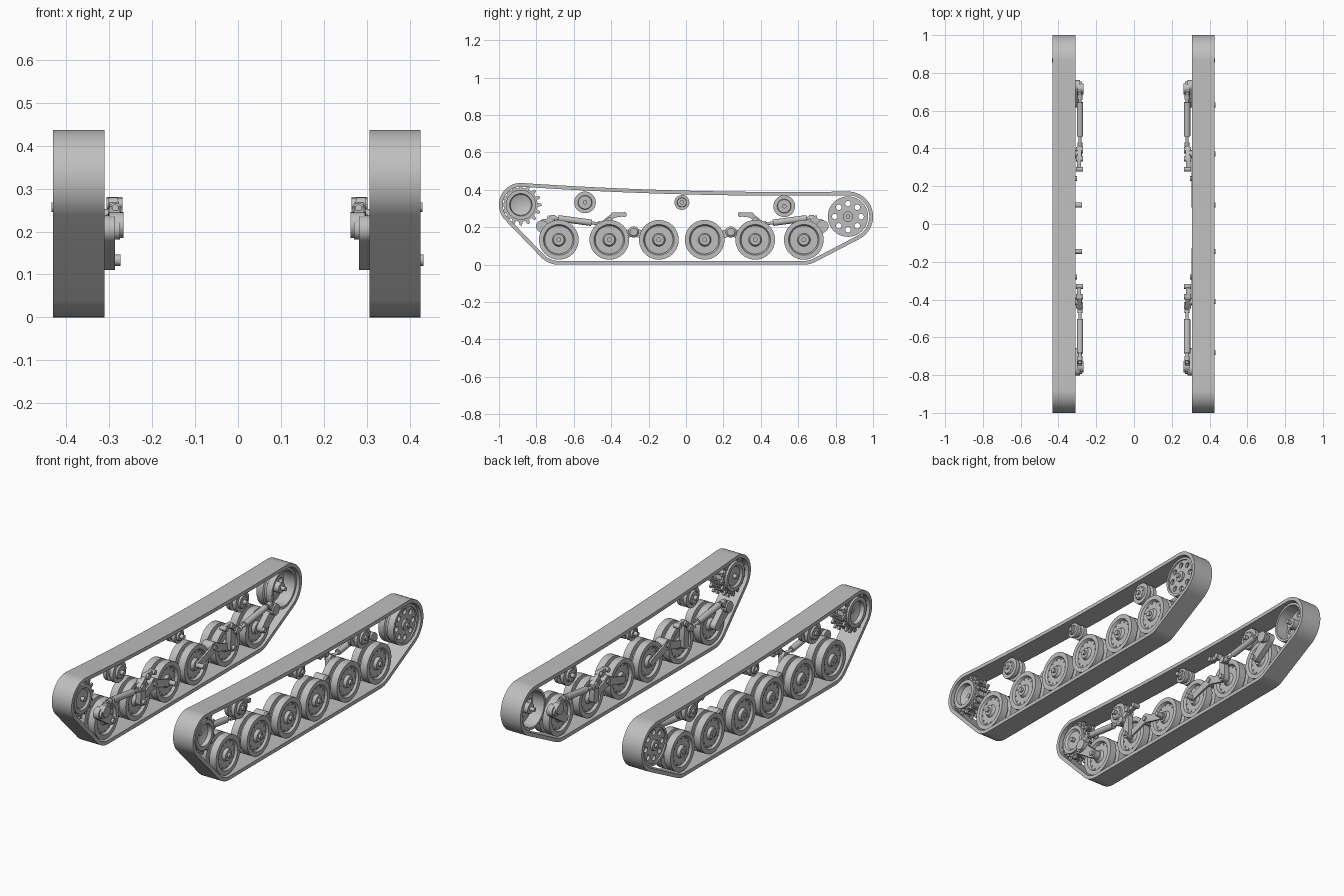
import bpy, bmesh
from math import sin, cos, pi, tau, radians, atan2
from mathutils import Vector
from mathutils.geometry import tessellate_polygon, convex_hull_2d

cube = bpy.data.objects.get("Cube")
if cube:
    bpy.data.objects.remove(cube)

steel = bpy.data.materials.new("grey_steel")
steel.use_nodes = True
GREY = (0.52, 0.52, 0.52, 1)
steel.diffuse_color = GREY
steel.node_tree.nodes["Principled BSDF"].inputs["Base Color"].default_value = GREY

# Parts are made as (u, y, z), u running outward from the inner edge of a track
INNER = {1: 0.306, -1: 0.311}
WIDTH = 0.12


def finish(name, bm, sides=(1, -1)):
    """Place a part on each side of the model."""
    for s in sides:
        part = bm.copy()
        for v in part.verts:
            v.co.x = s * (INNER[s] + v.co.x)
        bmesh.ops.recalc_face_normals(part, faces=part.faces)
        mesh = bpy.data.meshes.new(name)
        part.to_mesh(mesh)
        part.free()
        mesh.materials.append(steel)
        mesh.shade_smooth()
        mesh.set_sharp_from_angle(angle=radians(32))
        side = "left_" if s > 0 else "right_"
        bpy.context.collection.objects.link(bpy.data.objects.new(side + name, mesh))
    bm.free()


def circle(y, z, r, n=32):
    return [(y + r * cos(tau * i / n), z + r * sin(tau * i / n)) for i in range(n)]


def plate(bm, loops, u0, u1):
    """Flat plate from an outline followed by hole outlines."""
    tris = tessellate_polygon([[Vector((y, z, 0)) for y, z in lp] for lp in loops])
    flat = [p for lp in loops for p in lp]
    caps = [[bm.verts.new((u, y, z)) for y, z in flat] for u in (u0, u1)]
    for cap in caps:
        for t in tris:
            bm.faces.new([cap[i] for i in t])
    start = 0
    for lp in loops:
        n = len(lp)
        for i in range(n):
            a, b = start + i, start + (i + 1) % n
            bm.faces.new((caps[0][a], caps[0][b], caps[1][b], caps[1][a]))
        start += n


def hull(circles, n=48):
    pts = [Vector(p) for c in circles for p in circle(*c, n)]
    return [tuple(pts[i]) for i in convex_hull_2d(pts)]


def link(bm, a, b, ra, rb, u0, u1):
    """Rounded tapering bar between two pivots."""
    plate(bm, [hull([(*a, ra), (*b, rb)], 20)], u0, u1)


def lathe(bm, y, z, profile, n=40):
    """Turn a closed (radius, u) profile about an axle."""
    rings = [[bm.verts.new((u, py, pz)) for py, pz in circle(y, z, r, n)] for r, u in profile]
    for k, ring in enumerate(rings):
        nxt = rings[(k + 1) % len(rings)]
        for i in range(n):
            j = (i + 1) % n
            bm.faces.new((ring[i], ring[j], nxt[j], nxt[i]))


def rod(bm, p, q, r, n=16):
    p, q = Vector(p), Vector(q)
    turn = Vector((0, 0, 1)).rotation_difference(q - p).to_matrix().to_4x4()
    turn.translation = (p + q) / 2
    bmesh.ops.create_cone(bm, cap_ends=True, segments=n, radius1=r, radius2=r,
                          depth=(q - p).length, matrix=turn)


def bolts(bm, y, z, ring, r, count, u0, u1):
    for by, bz in circle(y, z, ring, count):
        rod(bm, (u0, by, bz), (u1, by, bz), r, 8)


SPROCKET = (-0.883, 0.32)
IDLER = (0.866, 0.257)
WHEEL_Z = 0.133
WHEELS = [-0.68, -0.41, -0.145, 0.10, 0.37, 0.63]


# Track band wrapped round the end wheels, with a sagging upper run
def belt(inset):
    pts = hull([(*SPROCKET, 0.117 - inset), (*IDLER, 0.134 - inset),
                (WHEELS[0], WHEEL_Z, 0.133 - inset), (WHEELS[-1], WHEEL_Z, 0.133 - inset)], 96)
    out = []
    for a, b in zip(pts, pts[1:] + pts[:1]):
        out.append(a)
        if abs(b[0] - a[0]) > 1 and a[1] > 0.3:
            for k in range(1, 16):
                t = k / 16
                sag = 0.072 * t * (1 - t)
                out.append((a[0] + (b[0] - a[0]) * t, a[1] + (b[1] - a[1]) * t - sag))
    return out


bm = bmesh.new()
plate(bm, [belt(0), belt(0.02)], 0, WIDTH)
finish("track_band", bm)

# Road wheels: twin rims with a groove between and dished faces
for i, y in enumerate(WHEELS):
    bm = bmesh.new()
    lathe(bm, y, WHEEL_Z, [
        (0.028, 0.012), (0.035, 0.024), (0.075, 0.024), (0.082, 0.01), (0.106, 0.01),
        (0.106, 0.05), (0.085, 0.053), (0.085, 0.067), (0.106, 0.07), (0.106, 0.11),
        (0.082, 0.11), (0.075, 0.098), (0.035, 0.098), (0.028, 0.112)])
    bolts(bm, y, WHEEL_Z, 0.068, 0.004, 12, 0.02, 0.102)
    rod(bm, (0.008, y, WHEEL_Z), (0.114, y, WHEEL_Z), 0.028, 24)
    finish(f"road_wheel_{i + 1}", bm)
    for s, u0, u1 in ((1, 0, 0.126), (-1, -0.037, 0.119)):
        bm = bmesh.new()
        rod(bm, (u0, y, WHEEL_Z), (u1, y, WHEEL_Z), 0.013)
        finish(f"road_axle_{i + 1}", bm, (s,))

# Drive sprocket: dished drum between two toothed rings
bm = bmesh.new()
teeth = []
for i in range(16):
    for step, r in ((-0.3, 0.09), (-0.13, 0.11), (0.13, 0.11), (0.3, 0.09)):
        a = tau * (i + step) / 16
        teeth.append((SPROCKET[0] + r * cos(a), SPROCKET[1] + r * sin(a)))
for u in (0.022, 0.088):
    plate(bm, [teeth, circle(*SPROCKET, 0.07)], u, u + 0.012)
lathe(bm, *SPROCKET, [
    (0.002, 0.02), (0.05, 0.02), (0.06, 0.01), (0.078, 0.01), (0.08, 0.03), (0.072, 0.04),
    (0.072, 0.08), (0.08, 0.09), (0.08, 0.112), (0.06, 0.112), (0.056, 0.09), (0.03, 0.08),
    (0.002, 0.078)])
bolts(bm, *SPROCKET, 0.088, 0.005, 16, 0.017, 0.105)
rod(bm, (0, *SPROCKET), (0.085, *SPROCKET), 0.012)
finish("drive_sprocket", bm)

# Idler wheel: rim, pierced web and hub
bm = bmesh.new()
lathe(bm, *IDLER, [(0.095, 0.015), (0.108, 0.015), (0.108, 0.05), (0.1, 0.055), (0.1, 0.065),
                   (0.108, 0.07), (0.108, 0.108), (0.095, 0.108)])
holes = [circle(*c, 0.015, 16) for c in circle(*IDLER, 0.07, 8)]
plate(bm, [circle(*IDLER, 0.098, 40)] + holes, 0.085, 0.1)
rod(bm, (0.03, *IDLER), (0.112, *IDLER), 0.028, 24)
rod(bm, (0.005, *IDLER), (0.124, *IDLER), 0.011)
finish("idler_wheel", bm)

# Return rollers under the upper run
for name, y, z, r in (("front", -0.54, 0.333, 0.058), ("middle", -0.022, 0.333, 0.04),
                      ("rear", 0.525, 0.313, 0.058)):
    bm = bmesh.new()
    lathe(bm, y, z, [
        (0.01, 0.02), (0.6 * r, 0.02), (0.65 * r, 0.03), (r, 0.03), (r, 0.05), (0.7 * r, 0.053),
        (0.7 * r, 0.067), (r, 0.07), (r, 0.09), (0.65 * r, 0.09), (0.6 * r, 0.1), (0.01, 0.1)], 28)
    bolts(bm, y, z, 0.5 * r, 0.003, 8, 0.018, 0.103)
    rod(bm, (0, y, z), (0.11, y, z), 0.012)
    finish(name + "_return_roller", bm)

# Suspension units, the rear one a reflection of the front one
MID = -0.02
for name, d in (("front", 1), ("rear", -1)):
    def at(y, z):
        return (MID + d * (y - MID), z)

    # Swing arm from the end wheel up to the damper
    bm = bmesh.new()
    link(bm, at(-0.68, WHEEL_Z), at(-0.77, 0.205), 0.023, 0.032, -0.024, 0.008)
    link(bm, at(-0.77, 0.205), at(-0.72, 0.245), 0.024, 0.014, -0.036, -0.012)
    rod(bm, (-0.044, *at(-0.755, 0.215)), (-0.01, *at(-0.755, 0.215)), 0.03, 24)
    finish(name + "_swing_arm", bm)

    # Damper body with rod and collars
    bm = bmesh.new()
    for a, b, r in (((-0.74, 0.255), (-0.44, 0.215), 0.008),
                    ((-0.685, 0.248), (-0.505, 0.224), 0.017),
                    ((-0.725, 0.253), (-0.70, 0.25), 0.014),
                    ((-0.47, 0.219), (-0.44, 0.215), 0.014)):
        rod(bm, (-0.025, *at(*a)), (-0.025, *at(*b)), r, 20)
    finish(name + "_damper", bm)

    # Crank joining the damper to the second wheel
    bm = bmesh.new()
    link(bm, at(-0.445, 0.217), at(-0.39, 0.262), 0.015, 0.013, -0.033, -0.012)
    link(bm, at(-0.39, 0.265), at(-0.335, 0.268), 0.014, 0.01, -0.03, -0.008)
    link(bm, at(-0.41, 0.235), at(-0.41, WHEEL_Z), 0.018, 0.022, -0.022, 0.008)
    for y, z, r in ((-0.43, 0.222, 0.018), (-0.385, 0.264, 0.014), (-0.33, 0.268, 0.013)):
        rod(bm, (-0.042, *at(y, z)), (-0.004, *at(y, z)), r)
    finish(name + "_crank", bm)

    # Pivot between the wheels with a trailing arm to each
    bm = bmesh.new()
    pivot = at(-0.28, 0.175)
    lathe(bm, *pivot, [(0.012, 0.0), (0.03, 0.0), (0.03, 0.06), (0.02, 0.068), (0.012, 0.068)], 24)
    rod(bm, (-0.01, *pivot), (0.072, *pivot), 0.013)
    for y in (-0.41, -0.145):
        link(bm, pivot, at(y, WHEEL_Z), 0.022, 0.018, -0.002, 0.008)
    finish(name + "_pivot_arms", bm)
